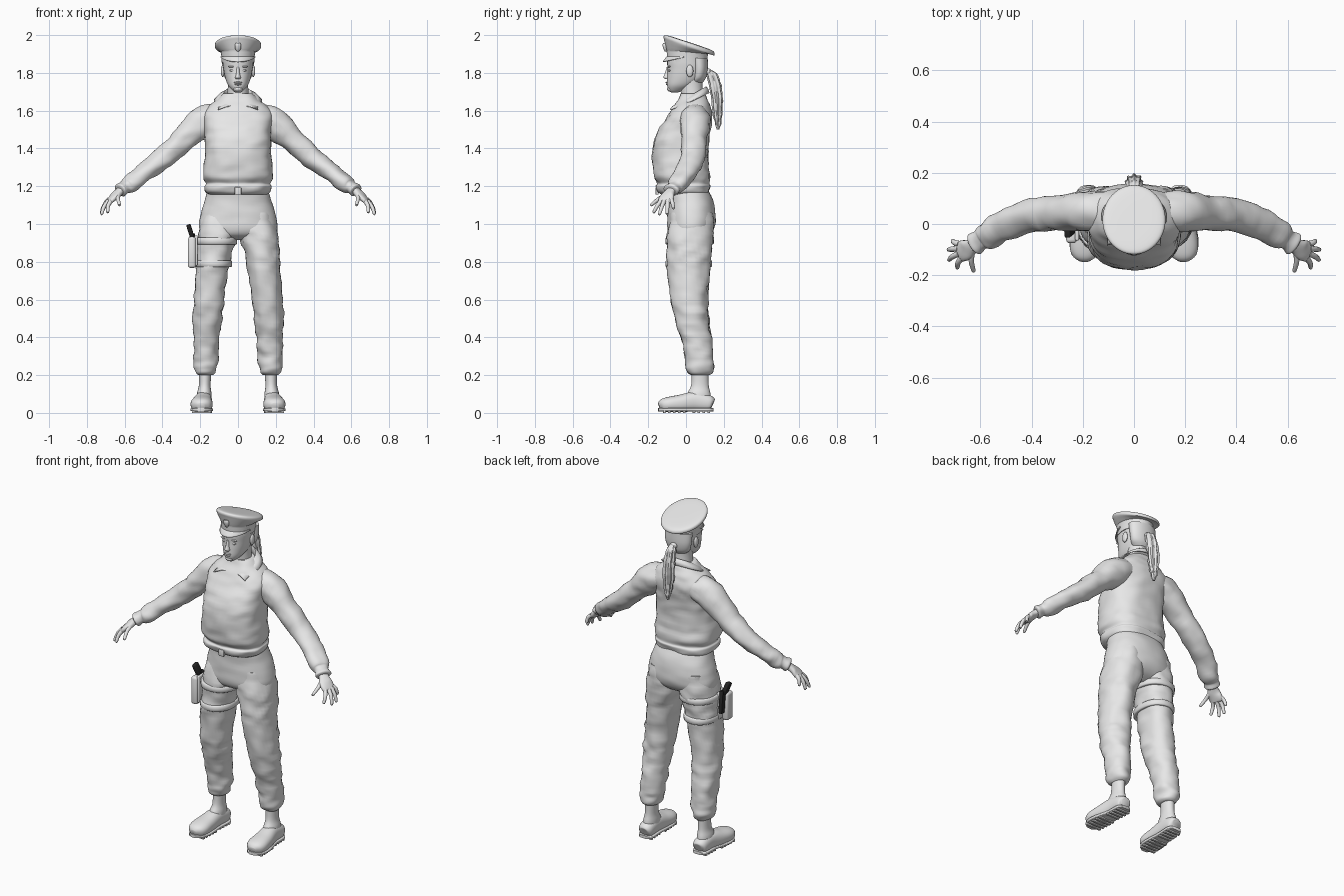
import bpy, bmesh, math
from mathutils import Vector, Matrix, Euler, noise

if "Cube" in bpy.data.objects:
    bpy.data.objects.remove(bpy.data.objects["Cube"], do_unlink=True)


def material(name, value):
    m = bpy.data.materials.new(name)
    m.use_nodes = True
    m.diffuse_color = (value, value, value, 1)
    m.node_tree.nodes["Principled BSDF"].inputs["Base Color"].default_value = (value, value, value, 1)
    return m


GREY = material("light grey", 0.8)
BLACK = material("gun black", 0.02)
UP = Vector((0, 0, 1))
parts = []


def add(name, bm, mat=GREY):
    bmesh.ops.recalc_face_normals(bm, faces=bm.faces)
    me = bpy.data.meshes.new(name)
    bm.to_mesh(me)
    bm.free()
    me.materials.append(mat)
    ob = bpy.data.objects.new(name, me)
    bpy.context.collection.objects.link(ob)
    parts.append(ob)
    return ob


def spline(rows, steps):
    out = []
    for i in range(len(rows) - 1):
        four = [rows[max(i - 1, 0)], rows[i], rows[i + 1], rows[min(i + 2, len(rows) - 1)]]
        for k in range(steps):
            t = k / steps
            out.append([b + t * (c - a + t * (2 * a - 5 * b + 4 * c - d + t * (3 * (b - c) + d - a))  ) / 2
                        for a, b, c, d in zip(*four)])
    return out + [list(rows[-1])]


def loft(name, rings, power=2.0, sides=32, folds=0.0, freq=14, ripple=0.0, mat=GREY):
    """Skin rings of (centre, half axis, half axis); folds adds cloth wrinkles."""
    bm = bmesh.new()
    loops = []
    for centre, u, v in rings:
        loop = []
        for j in range(sides):
            ang = math.tau * j / sides
            c, s = math.cos(ang), math.sin(ang)
            off = (u * math.copysign(abs(c) ** (2 / power), c)
                   + v * math.copysign(abs(s) ** (2 / power), s))
            off *= 1 + ripple * math.cos(8 * ang)
            if folds:
                p = centre + off
                off += off.normalized() * folds * noise.noise(Vector((p.x, p.y, p.z * 1.8)) * freq)
            loop.append(bm.verts.new(centre + off))
        loops.append(loop)
    for a, b in zip(loops, loops[1:]):
        for j in range(sides):
            k = (j + 1) % sides
            bm.faces.new((a[j], a[k], b[k], b[j]))
    bm.faces.new(loops[0])
    bm.faces.new(loops[-1])
    return add(name, bm, mat)


def column(name, rows, side=1, steps=5, **kw):
    """Level rings: (z, half width, front, back) or (z, inner, outer, front, back)."""
    rows = [(r[0], -r[1]) + tuple(r[1:]) if len(r) == 4 else r for r in rows]
    rings = [(Vector((side * (a + b) / 2, (f + k) / 2, z)),
              Vector(((b - a) / 2, 0, 0)), Vector((0, (k - f) / 2, 0)))
             for z, a, b, f, k in spline(rows, steps)]
    return loft(name, rings, **kw)


def limb(name, rows, side=1, steps=5, **kw):
    """Rings square to a path: (x, y, z, half width, half thickness)."""
    pts = spline(rows, steps)
    pos = [Vector((side * p[0], p[1], p[2])) for p in pts]
    rings = []
    for i, p in enumerate(pts):
        t = (pos[min(i + 1, len(pos) - 1)] - pos[max(i - 1, 0)]).normalized()
        u = UP.cross(t).normalized()
        rings.append((pos[i], u * p[3], t.cross(u) * p[4]))
    return loft(name, rings, **kw)


def ball(name, loc, size):
    bm = bmesh.new()
    bmesh.ops.create_uvsphere(bm, u_segments=16, v_segments=10, radius=1,
                              matrix=Matrix.LocRotScale(Vector(loc), None, Vector(size)))
    return add(name, bm)


def box(name, loc, size, rot=(0, 0, 0), bevel=0.004, mat=GREY):
    bm = bmesh.new()
    bmesh.ops.create_cube(bm, size=1, matrix=Matrix.LocRotScale(
        Vector(loc), Euler(rot).to_quaternion(), Vector(size)))
    bmesh.ops.bevel(bm, geom=bm.edges[:], offset=bevel, segments=3, profile=0.5, affect='EDGES')
    return add(name, bm, mat)


def sheet(name, rows, thick):
    bm = bmesh.new()
    grid = [[bm.verts.new(p) for p in row] for row in rows]
    for a, b in zip(grid, grid[1:]):
        for j in range(len(a) - 1):
            bm.faces.new((a[j], a[j + 1], b[j + 1], b[j]))
    ob = add(name, bm)
    mod = ob.modifiers.new("thickness", 'SOLIDIFY')
    mod.thickness = thick
    mod.offset = 0


# Jacket body with gathered waistband
column("jacket", [(1.155, .15, -.13, .115), (1.17, .172, -.15, .125), (1.2, .178, -.16, .13),
                  (1.215, .171, -.152, .122), (1.25, .184, -.17, .13), (1.32, .18, -.177, .12),
                  (1.42, .174, -.174, .12), (1.5, .177, -.145, .13), (1.57, .185, -.1, .14),
                  (1.62, .158, -.07, .13), (1.66, .108, -.045, .115), (1.69, .075, -.03, .1)],
       power=2.5, sides=48, folds=.008)
box("waist_buckle", (0, -.153, 1.175), (.035, .016, .04))

# Trousers seat
column("trouser_seat", [(1.19, .158, -.11, .115), (1.12, .178, -.1, .145), (1.04, .2, -.1, .157),
                        (.98, .207, -.098, .15), (.94, .18, -.08, .12), (.915, .1, -.03, .07)],
       power=2.3, sides=48, folds=.003)

for side, tag in ((1, "left"), (-1, "right")):
    # Trouser leg gathered over the boot
    column(tag + "_trouser_leg",
           [(1.06, .02, .185, -.08, .14), (.95, .004, .212, -.1, .147), (.85, .033, .219, -.1, .135),
            (.75, .053, .222, -.098, .126), (.6, .073, .235, -.08, .115), (.5, .085, .24, -.06, .118),
            (.4, .099, .236, -.03, .135), (.3, .105, .235, -.004, .142), (.25, .11, .24, .002, .145),
            (.215, .12, .225, .01, .135), (.2, .135, .21, .03, .12)],
           side, folds=.012, power=2.2)

    # Boot shaft, foot, sole and treads
    column(tag + "_boot_shaft", [(.25, .138, .21, .03, .12), (.15, .145, .207, .028, .12),
                                 (.1, .14, .218, .005, .13), (.05, .14, .22, -.01, .135)], side)
    limb(tag + "_boot_foot",
         [(.18, .142, .045, .025, .025), (.18, .125, .05, .042, .042), (.183, .05, .06, .046, .052),
          (.19, -.03, .05, .055, .046), (.193, -.09, .045, .058, .04), (.195, -.125, .04, .046, .033),
          (.196, -.143, .035, .02, .018)], side, power=2.3)
    limb(tag + "_boot_sole",
         [(.18, .146, .017, .028, .009), (.18, .12, .017, .046, .009), (.183, .04, .017, .046, .009),
          (.192, -.06, .017, .06, .009), (.194, -.115, .017, .05, .009), (.196, -.146, .017, .02, .009)],
         side, power=5)
    for i in range(10):
        y = .12 - i * .026
        if i != 4:
            box(tag + "_boot_tread", (side * (.18 + i * .0015), y, .008),
                (.084 if i < 5 else .1, .014, .016), bevel=.002)

    # Sleeve and cuff
    limb(tag + "_sleeve",
         [(.09, .05, 1.57, .07, .065), (.18, .048, 1.54, .08, .083), (.28, .042, 1.455, .069, .066),
          (.39, .035, 1.352, .066, .057), (.5, -.002, 1.27, .061, .047), (.575, -.046, 1.208, .052, .045),
          (.6, -.062, 1.194, .04, .034), (.622, -.076, 1.18, .045, .036), (.628, -.08, 1.176, .035, .028)],
         side, folds=.009)

    # Hand
    limb(tag + "_palm", [(.605, -.068, 1.19, .026, .02), (.632, -.085, 1.168, .029, .019),
                         (.655, -.1, 1.145, .04, .018), (.68, -.108, 1.12, .04, .014),
                         (.685, -.11, 1.113, .034, .009)], side, power=2.4, sides=20)
    for finger, base, tip in (("little", (.683, -.078, 1.13), (.708, -.066, 1.085)),
                              ("ring", (.685, -.096, 1.125), (.724, -.1, 1.056)),
                              ("middle", (.683, -.115, 1.122), (.722, -.14, 1.054)),
                              ("index", (.672, -.132, 1.122), (.69, -.17, 1.064)),
                              ("thumb", (.632, -.105, 1.155), (.627, -.182, 1.102))):
        a, b = Vector(base), Vector(tip)
        mid = (a + b) / 2 + Vector((.006, 0, .005))
        end = b + (b - a) * .06
        limb(tag + "_" + finger + "_finger",
             [(*a, .012, .012), (*mid, .0105, .0105), (*b, .008, .008), (*end, .002, .002)],
             side, steps=4, sides=12)

    # Eye, brow and ear
    ball(tag + "_eye", (side * .031, -.086, 1.813), (.014, .008, .006))
    ball(tag + "_brow", (side * .033, -.088, 1.833), (.02, .009, .005))
    ball(tag + "_ear", (side * .081, .02, 1.81), (.01, .019, .032))

# Head and neck
column("neck", [(1.62, .07, -.02, .1), (1.67, .058, -.025, .092), (1.73, .054, -.03, .088),
                (1.78, .056, -.03, .09)])
column("head", [(1.697, .015, -.08, -.04), (1.708, .03, -.092, -.01), (1.735, .053, -.1, .045),
                (1.775, .068, -.1, .09), (1.82, .077, -.098, .108), (1.86, .082, -.1, .112),
                (1.9, .082, -.095, .11)], power=2.2)
column("hair", [(1.75, .045, .02, .09), (1.775, .07, .028, .106), (1.82, .083, .03, .115),
                (1.88, .086, .02, .115)])
column("nose", [(1.83, .007, -.102, -.08), (1.795, .01, -.113, -.08), (1.777, .015, -.12, -.08),
                (1.767, .012, -.108, -.08)], steps=3, sides=16)
ball("upper_lip", (0, -.097, 1.749), (.021, .011, .005))
ball("lower_lip", (0, -.096, 1.74), (.018, .011, .006))
ball("chin", (0, -.085, 1.715), (.023, .015, .014))

# Ponytail
ball("hair_tie", (0, .118, 1.805), (.021, .018, .018))
column("ponytail", [(1.815, .014, .112, .135), (1.79, .024, .112, .166), (1.72, .029, .128, .187),
                    (1.65, .031, .137, .192), (1.58, .025, .146, .19), (1.53, .013, .155, .183),
                    (1.5, .004, .164, .174)], ripple=.12, sides=48, folds=.006, freq=25)

# Peaked cap: straight band, crown tipped back
cap = column("cap", [(1.855, .086, -.098, .112), (1.905, .09, -.102, .117), (1.912, .094, -.104, .12),
                     (1.932, .118, -.115, .145), (1.945, .123, -.119, .152), (1.957, .117, -.112, .145),
                     (1.962, .09, -.085, .115), (1.963, .02, -.015, .04)], steps=3, sides=48)
for v in cap.data.vertices:
    tip = min(max((v.co.z - 1.9) / .035, 0), 1)
    v.co.z -= .33 * tip * (v.co.y - .015)
peak = []
for k in range(5):
    row = []
    for j in range(25):
        ang = math.radians(190 + 160 * j / 24)
        reach = k / 4 * max(-math.sin(ang), 0)
        row.append((.09 * math.cos(ang), .007 + (.106 + .022 * reach) * math.sin(ang),
                    1.886 - .024 * reach - .004 * reach * reach))
    peak.append(row)
sheet("cap_peak", peak, .006)
column("cap_badge", [(1.912, .004, -.111, -.1), (1.925, .014, -.119, -.1), (1.945, .017, -.124, -.1),
                     (1.957, .012, -.122, -.1)], steps=3, sides=16)

# Folded shirt collar with pointed front ends
inner, fold, middle, outer = [], [], [], []
for j in range(41):
    u = j / 20 - 1
    ang = math.radians(90 + 166 * u)
    c, s, end = math.cos(ang), math.sin(ang), abs(u) ** 6
    top = Vector((.078 * c, .037 + .07 * s - .027 * end, 1.685 + .04 * s - .02 * end))
    low = Vector((.124 * c - math.copysign(.075, u) * end, .035 + .087 * s - .034 * end,
                  top.z - .032 + .012 * end))
    inner.append(top + Vector((-.01 * c, -.01 * s, -.035)))
    fold.append(top)
    middle.append((top + low) / 2 + Vector((0, 0, .006)))
    outer.append(low)
sheet("collar", [inner, fold, middle, outer], .006)

# Thigh holster with straps and pistol, on the right leg
for z, grow in ((.91, 0), (.79, .018)):
    rows = [(z + dz, .013 + grow * 1.5 - out, .217 + out, -.1 - out, .139 - grow / 2 + out)
            for dz, out in ((.018, 0), (.014, .008), (-.014, .008), (-.018, 0))]
    column("thigh_strap", rows, -1, steps=2, power=2.2)
box("holster_plate", (-.222, -.025, .86), (.016, .08, .16), bevel=.006)
box("holster_pouch", (-.244, -.045, .85), (.042, .06, .165), bevel=.014)
box("pistol_slide", (-.24, .0, .885), (.024, .03, .13), (.1, 0, 0), mat=BLACK)
box("pistol_grip", (-.25, -.025, .955), (.024, .04, .085), (.25, -.3, 0), bevel=.006, mat=BLACK)

# Smooth shading with crisp edges
bpy.ops.object.select_all(action='DESELECT')
for ob in parts:
    ob.select_set(True)
bpy.context.view_layer.objects.active = parts[0]
bpy.ops.object.shade_smooth_by_angle(angle=math.radians(45))
